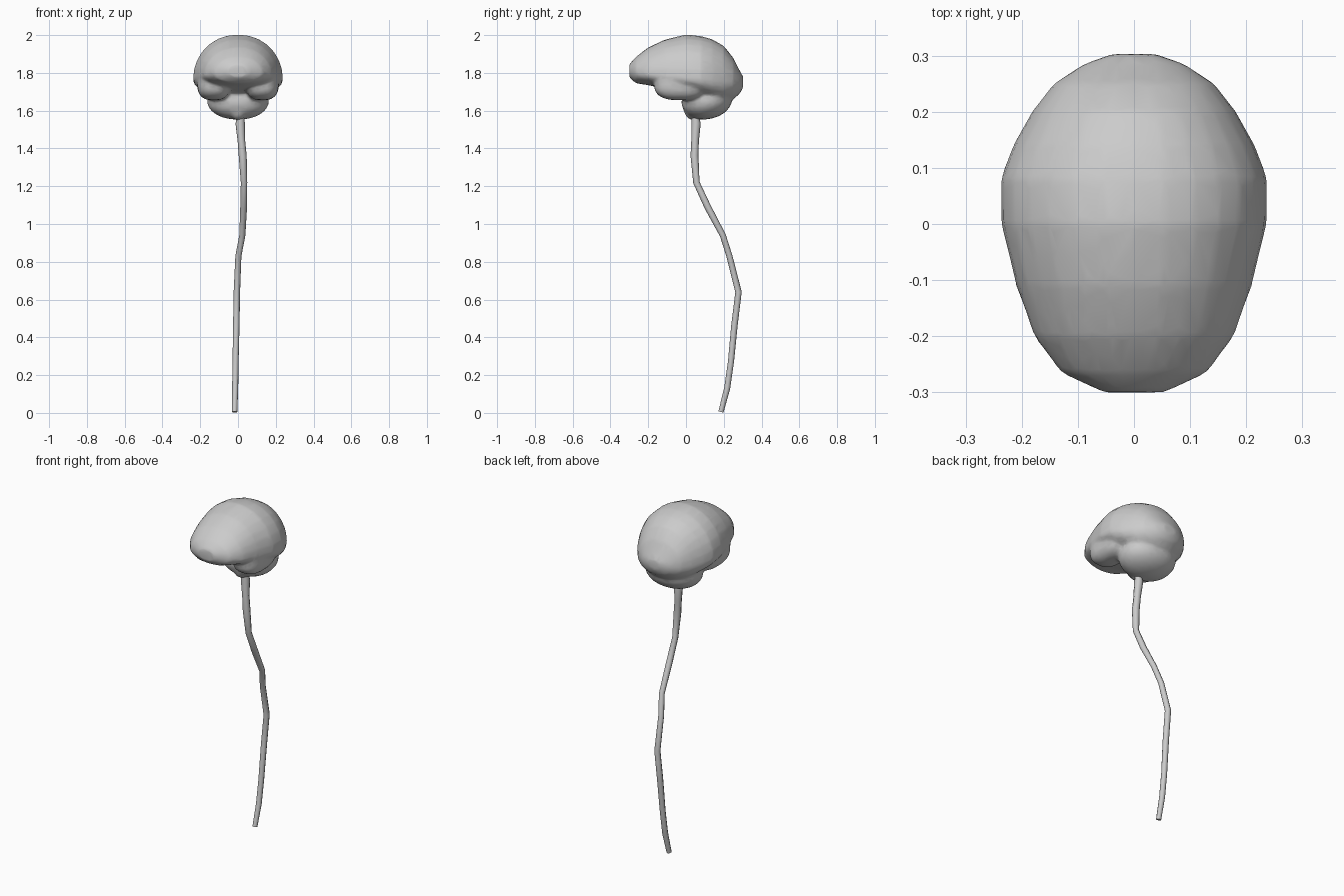
import bpy, bmesh, math
from mathutils import Matrix, Vector

if "Cube" in bpy.data.objects:
    bpy.data.objects.remove(bpy.data.objects["Cube"])

N = 28


def spow(v, p):
    return math.copysign(abs(v) ** p, v)


def blob(bm, centre, radii, p=1.0, tilt=0.0):
    """Rounded ellipsoid; p below 1 makes it boxier, tilt turns it about x."""
    verts = bmesh.ops.create_uvsphere(bm, u_segments=24, v_segments=16, radius=1)["verts"]
    rot = Matrix.Rotation(tilt, 3, 'X')
    for v in verts:
        v.co = Vector(centre) + rot @ Vector([spow(c, p) * r for c, r in zip(v.co, radii)])


bm = bmesh.new()

# cerebrum: sections along y as (y, half width, top, widest height, bottom)
stations = [
    (-0.30, 0.055, 1.845, 1.81, 1.775), (-0.265, 0.13, 1.885, 1.80, 1.745),
    (-0.20, 0.178, 1.935, 1.79, 1.735), (-0.11, 0.21, 1.977, 1.78, 1.715),
    (0.00, 0.237, 2.003, 1.77, 1.69), (0.08, 0.238, 1.995, 1.765, 1.665),
    (0.14, 0.216, 1.977, 1.755, 1.65), (0.20, 0.182, 1.943, 1.75, 1.64),
    (0.25, 0.143, 1.88, 1.75, 1.66), (0.285, 0.09, 1.81, 1.75, 1.69),
    (0.303, 0.04, 1.78, 1.755, 1.725)]
rings = []
for y, w, top, mid, bot in stations:
    ring = []
    for i in range(N):
        a = 2 * math.pi * i / N
        s = math.sin(a)
        z = mid + s * ((top - mid) if s > 0 else (mid - bot))
        ring.append(bm.verts.new((w * spow(math.cos(a), 0.95), y, z)))
    rings.append(ring)
for r, q in zip(rings, rings[1:]):
    for i in range(N):
        j = (i + 1) % N
        bm.faces.new((r[i], r[j], q[j], q[i]))
bm.faces.new(rings[0][::-1])
bm.faces.new(rings[-1])

# temporal lobes
for side in (-1, 1):
    blob(bm, (side * 0.128, -0.03, 1.745), (0.088, 0.14, 0.09), 0.75)
# cerebellum and brain stem
blob(bm, (0, 0.11, 1.655), (0.165, 0.135, 0.1), 0.95, 0.2)
blob(bm, (0, 0.04, 1.64), (0.05, 0.055, 0.09), 0.85)

bmesh.ops.recalc_face_normals(bm, faces=bm.faces)
mesh = bpy.data.meshes.new("brain")
bm.to_mesh(mesh)
bm.free()
brain = bpy.data.objects.new("brain", mesh)
bpy.context.collection.objects.link(brain)

# fuse the lobes into one soft skin
m = brain.modifiers.new("fuse", 'REMESH')
m.mode = 'VOXEL'
m.voxel_size = 0.01
m.use_smooth_shade = True
m = brain.modifiers.new("soften", 'SMOOTH')
m.factor = 0.5
m.iterations = 4
m = brain.modifiers.new("reduce", 'DECIMATE')
m.ratio = 0.2

# spinal cord: (x, y, z, radius) from top to bottom
path = [
    (0.012, 0.05, 1.57, 0.02), (0.012, 0.053, 1.53, 0.025), (0.018, 0.048, 1.44, 0.020),
    (0.025, 0.045, 1.36, 0.021), (0.032, 0.055, 1.22, 0.017), (0.03, 0.115, 1.09, 0.018),
    (0.023, 0.195, 0.94, 0.016), (0.002, 0.23, 0.83, 0.016), (-0.006, 0.278, 0.64, 0.017),
    (-0.009, 0.256, 0.46, 0.017), (-0.013, 0.238, 0.27, 0.016), (-0.015, 0.218, 0.13, 0.016),
    (-0.018, 0.185, 0.005, 0.014)]
curve = bpy.data.curves.new("spinal_cord", 'CURVE')
curve.dimensions = '3D'
curve.bevel_depth = 1.0
curve.bevel_resolution = 2
curve.use_fill_caps = True
spline = curve.splines.new('POLY')
spline.points.add(len(path) - 1)
for pt, (x, y, z, r) in zip(spline.points, path):
    pt.co = (x, y, z, 1)
    pt.radius = r
cord = bpy.data.objects.new("spinal_cord", curve)
bpy.context.collection.objects.link(cord)
bpy.context.view_layer.objects.active = cord
cord.select_set(True)
bpy.ops.object.convert(target='MESH')
bpy.ops.object.shade_smooth_by_angle(angle=math.radians(50))
